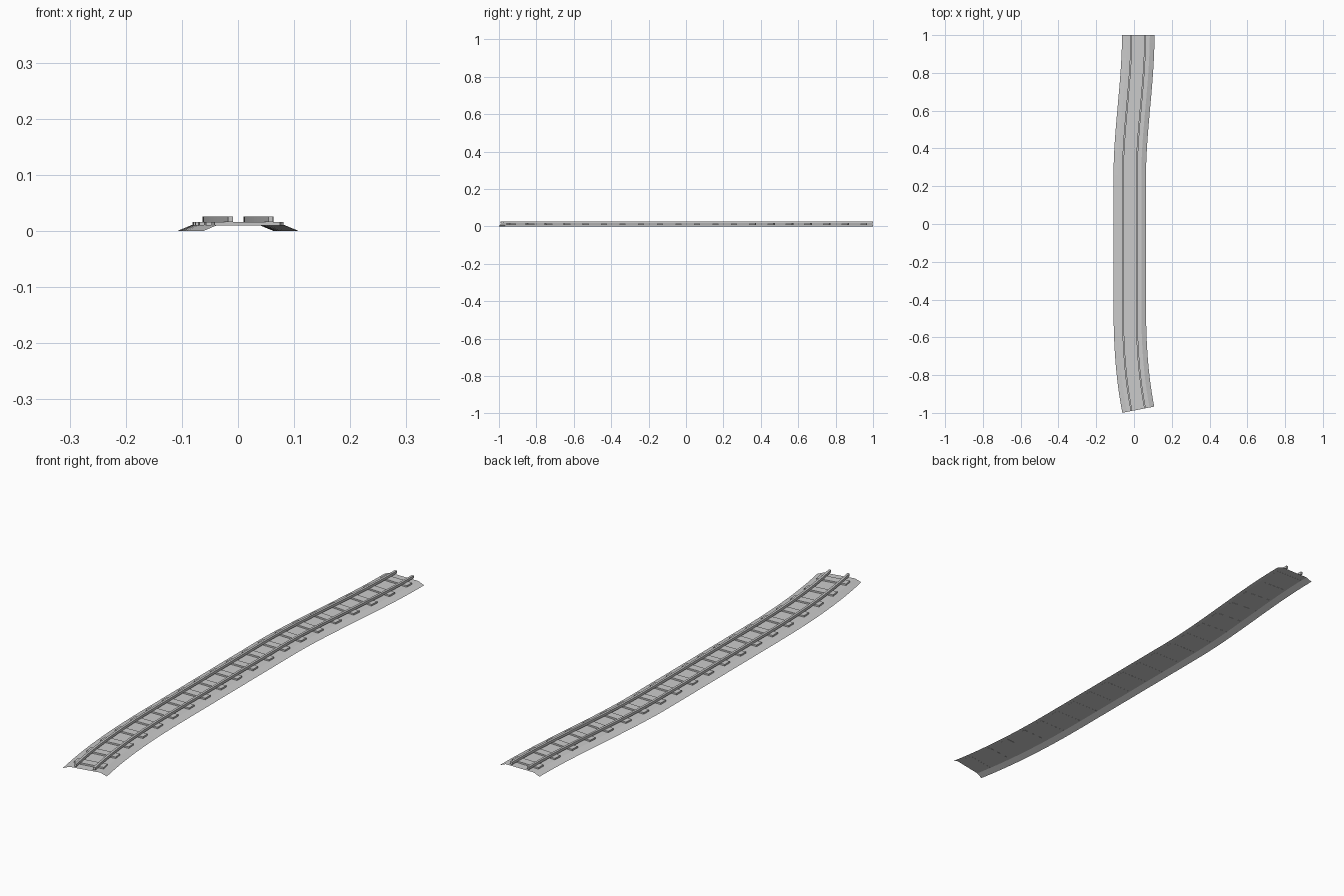
import bpy, bmesh, math
from mathutils import Vector

if "Cube" in bpy.data.objects:
    bpy.data.objects.remove(bpy.data.objects["Cube"])

Y0, Y1 = -0.983, 1.0          # ends of the track centre line
MID, AMP = -0.0225, 0.045     # x of the middle stretch, sideways swing

grey = bpy.data.materials.new("stone grey")
grey.diffuse_color = (0.6, 0.6, 0.6, 1)
grey.use_nodes = True
grey.node_tree.nodes["Principled BSDF"].inputs["Base Color"].default_value = grey.diffuse_color


def centre(y):
    """Centre line: gentle bend at the front, S-bend at the back."""
    if y < -0.4:
        return MID + AMP * ((-0.4 - y) / (-0.4 - Y0)) ** 2.5
    if y > 0.25:
        t = (y - 0.25) / 0.75
        return MID + AMP * t * t * (3 - 2 * t)
    return MID


def frame(y):
    """Point on the centre line, its tangent and its sideways direction."""
    e = 1e-4
    a, b = max(y - e, Y0), min(y + e, Y1)
    tangent = Vector((centre(b) - centre(a), b - a, 0)).normalized()
    return Vector((centre(y), y, 0)), tangent, Vector((tangent.y, -tangent.x, 0))


def finish(name, bm):
    mesh = bpy.data.meshes.new(name)
    bm.to_mesh(mesh)
    bm.free()
    mesh.materials.append(grey)
    obj = bpy.data.objects.new(name, mesh)
    bpy.context.collection.objects.link(obj)


def sweep(name, profile, closed, steps=48):
    """Sweep a (sideways, height) profile along the centre line."""
    bm = bmesh.new()
    rings = []
    for i in range(steps + 1):
        p, _, side = frame(Y0 + (Y1 - Y0) * i / steps)
        rings.append([bm.verts.new(p + side * s + Vector((0, 0, z))) for s, z in profile])
    n = len(profile)
    for a, b in zip(rings, rings[1:]):
        for j in range(n if closed else n - 1):
            k = (j + 1) % n
            bm.faces.new((a[j], a[k], b[k], b[j]))
    if closed:
        bm.faces.new(rings[0][::-1])
        bm.faces.new(rings[-1])
        bmesh.ops.recalc_face_normals(bm, faces=bm.faces)
    finish(name, bm)


# Ballast bed: open sheet with a flat top and two sloping shoulders
sweep("ballast_bed", [(-0.086, 0), (-0.061, 0.0103), (0.061, 0.0103), (0.086, 0)], False)

# Pair of rails
for name, s in (("left_rail", -0.0365), ("right_rail", 0.0365)):
    w = 0.0045
    sweep(name, [(s - w, 0.016), (s + w, 0.016), (s + w, 0.026), (s - w, 0.026)], True)

# Sleepers, evenly spaced and square to the track
COUNT = 20
bm = bmesh.new()
for i in range(COUNT):
    p, along, side = frame(Y0 + (Y1 - Y0) * (i + 0.5) / COUNT)
    cube = bmesh.ops.create_cube(bm, size=1)["verts"]
    for v in cube:
        c = v.co.copy()
        v.co = p + side * (c.x * 0.117) + along * (c.y * 0.032) + Vector((0, 0, 0.0132 + c.z * 0.0066))
finish("sleepers", bm)
